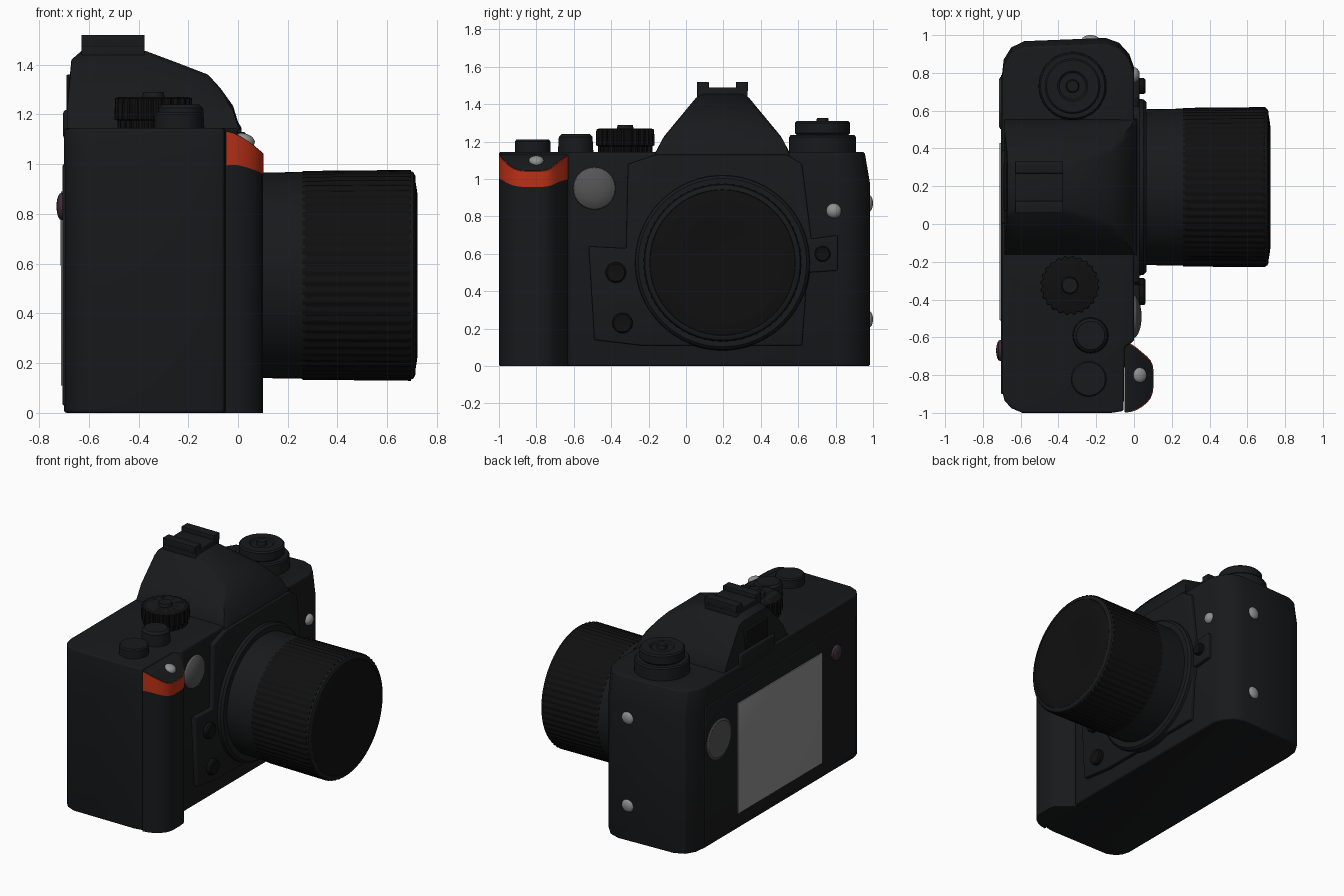
import bpy, bmesh, math
from mathutils import Vector

if "Cube" in bpy.data.objects:
    bpy.data.objects.remove(bpy.data.objects["Cube"])


def material(name, rgb):
    m = bpy.data.materials.new(name)
    m.diffuse_color = (*rgb, 1)
    m.use_nodes = True
    m.node_tree.nodes["Principled BSDF"].inputs["Base Color"].default_value = m.diffuse_color
    return m


BLACK = material("black_shell", (0.009, 0.010, 0.011))
DARK = material("dark_rubber", (0.005, 0.005, 0.005))
ORANGE = material("orange_band", (0.50, 0.03, 0.008))
GREY = material("grey_metal", (0.09, 0.09, 0.09))
SILVER = material("silver", (0.28, 0.28, 0.28))
PURPLE = material("purple_button", (0.05, 0.025, 0.04))


def finish(name, bm, mat, bevel=0.0, angle=30):
    bmesh.ops.recalc_face_normals(bm, faces=bm.faces)
    if bevel:
        sharp = [e for e in bm.edges if e.calc_face_angle(0) > math.radians(50)]
        bmesh.ops.bevel(bm, geom=sharp, offset=bevel, segments=3, profile=0.5,
                        affect='EDGES', clamp_overlap=True)
    me = bpy.data.meshes.new(name)
    bm.to_mesh(me)
    bm.free()
    ob = bpy.data.objects.new(name, me)
    bpy.context.collection.objects.link(ob)
    me.materials.append(mat)
    bpy.ops.object.select_all(action='DESELECT')
    ob.select_set(True)
    bpy.context.view_layer.objects.active = ob
    bpy.ops.object.shade_smooth_by_angle(angle=math.radians(angle))
    return ob


def loft(name, sections, mat=BLACK, bevel=0.0, angle=30):
    """Closed skin through sections with equal point counts."""
    bm = bmesh.new()
    rings = [[bm.verts.new(p) for p in s] for s in sections]
    n = len(rings[0])
    for a, b in zip(rings, rings[1:]):
        for i in range(n):
            j = (i + 1) % n
            bm.faces.new((a[i], a[j], b[j], b[i]))
    bm.faces.new(rings[0])
    bm.faces.new(rings[-1])
    return finish(name, bm, mat, bevel, angle)


def box(name, x, y, z, mat=BLACK, bevel=0.006):
    return loft(name, [[(x[0], y[0], h), (x[1], y[0], h), (x[1], y[1], h), (x[0], y[1], h)]
                       for h in z], mat, bevel)


def lathe(name, profile, origin, axis=(0, 0, 1), mat=BLACK, segs=48, knurl=0.0):
    """Turned part from (height, radius) rings; knurl makes grip ridges."""
    bm = bmesh.new()
    rings = []
    for h, r in profile:
        ring = []
        for i in range(segs):
            a = 2 * math.pi * i / segs
            q = r * (1 - knurl if i % 4 < 2 else 1)
            ring.append(bm.verts.new((q * math.cos(a), q * math.sin(a), h)))
        rings.append(ring)
    for a, b in zip(rings, rings[1:]):
        for i in range(segs):
            j = (i + 1) % segs
            bm.faces.new((a[i], a[j], b[j], b[i]))
    bm.faces.new(rings[0])
    bm.faces.new(rings[-1])
    rot = Vector((0, 0, 1)).rotation_difference(Vector(axis)).to_matrix()
    bmesh.ops.rotate(bm, verts=bm.verts, cent=(0, 0, 0), matrix=rot)
    bmesh.ops.translate(bm, verts=bm.verts, vec=origin)
    return finish(name, bm, mat)


def dome(name, origin, axis, r, h, mat):
    prof = [(-0.04, r), (0, r)]
    prof += [(h * math.sin(t), r * math.cos(t)) for t in (0.35, 0.7, 1.05, 1.35, 1.5)]
    return lathe(name, prof, origin, axis, mat, 32)


# Main body: plan outline lifted upward, end wall leaning in near the top
plan = [(-0.59, -1), (-0.65, -0.975), (-0.685, -0.935), (-0.70, -0.88), (-0.70, 0.78),
        (-0.69, 0.87), (-0.65, 0.935), (-0.58, 0.968), (-0.15, 0.985), (-0.08, 0.96),
        (-0.025, 0.90), (0, 0.83), (0, -0.62), (-0.05, -0.65), (-0.055, -0.99), (-0.12, -1)]
loft("camera_body", [[(x, y - (lean if y > 0.7 else 0), z) for x, y in plan]
                     for z, lean in ((0, 0), (0.97, 0), (1.145, 0.03))], bevel=0.012)
box("back_panel", (-0.705, -0.6), (-0.9, 0.79), (0.03, 1.0))


# Hand grip with a top that slopes forward, and its orange band
def grip_top(x):
    return 1.135 - 0.09 * ((x + 0.05) / 0.15) ** 1.5


grip_plan = [(-0.05, -0.996, -0.62), (-0.02, -0.992, -0.637), (0.01, -0.982, -0.657),
             (0.04, -0.965, -0.682), (0.065, -0.945, -0.703), (0.085, -0.92, -0.725),
             (0.096, -0.89, -0.75), (0.10, -0.86, -0.78)]
loft("hand_grip", [[(x, a, 0), (x, b, 0), (x, b, grip_top(x)), (x, a, grip_top(x))]
                   for x, a, b in grip_plan])
loft("grip_band", [[(x + 0.003, a - 0.003, grip_top(x) - 0.14 + 0.35 * (x + 0.05)),
                    (x + 0.003, b + 0.003, grip_top(x) - 0.14 + 0.35 * (x + 0.05)),
                    (x + 0.003, b + 0.003, grip_top(x) - 0.004),
                    (x + 0.003, a - 0.003, grip_top(x) - 0.004)]
                   for x, a, b in grip_plan], ORANGE)
dome("shutter_button", (0.03, -0.80, 1.10), (0.4, 0, 1), 0.04, 0.022, SILVER)

# Viewfinder hump: trapezoid sections along x, clipped by the side profile
YC = 0.195


def hump_section(x, top):
    mid = 1.13 + (top - 1.13) * 0.3
    def half(z):
        return 0.36 - 0.15 * max(z - 1.13, 0) / 0.31 - 0.07 * max(z - 1.235, 0) / 0.215
    pts = [(half(1.13), 1.05), (half(1.13), 1.14), (half(mid), mid),
           (half(top) + 0.01, top - 0.02), (half(top) - 0.03, top)]
    return [(x, YC + w, z) for w, z in pts] + [(x, YC - w, z) for w, z in reversed(pts)]


loft("viewfinder_hump", [hump_section(x, t) for x, t in (
    (-0.685, 1.26), (-0.67, 1.42), (-0.63, 1.455), (-0.37, 1.455), (-0.25, 1.41), (-0.12, 1.36),
    (-0.07, 1.305), (-0.02, 1.235), (0.0, 1.17), (0.015, 1.145))], angle=40)
box("eyepiece", (-0.703, -0.6), (0.0, 0.39), (1.10, 1.22), bevel=0.015)
box("eyepiece_window", (-0.69, -0.6), (0.07, 0.32), (1.22, 1.36), DARK)

# Accessory shoe with two rails
box("shoe_base", (-0.63, -0.375), (0.06, 0.33), (1.42, 1.49))
for side in (-1, 1):
    y = YC + side * 0.105
    box("shoe_rail", (-0.63, -0.375), (y - 0.032, y + 0.032), (1.47, 1.52), bevel=0.004)

# Raised front panel behind the lens
panel = [(-0.31, 1.08), (-0.32, 0.63), (-0.52, 0.64), (-0.49, 0.14), (-0.24, 0.11), (0.62, 0.11),
         (0.65, 0.50), (0.81, 0.51), (0.81, 0.70), (0.67, 0.68), (0.62, 1.08), (0.54, 1.13), (-0.16, 1.13)]
loft("front_panel", [[(x, y, z) for y, z in panel] for x in (-0.05, 0.03)], bevel=0.008)

# Lens: mount, barrel, ribbed ring, front element
ZC = 0.553
LENS = (0, YC, ZC)
OUT = (1, 0, 0)
lathe("lens_mount", [(0, 0.47), (0.05, 0.465), (0.065, 0.45), (0.065, 0.40)], LENS, OUT, BLACK, 96)
lathe("lens_barrel", [(0.04, 0.412), (0.27, 0.416), (0.27, 0.38)], LENS, OUT, BLACK, 96)
lathe("focus_ring", [(0.26, 0.40), (0.26, 0.42), (0.695, 0.424), (0.695, 0.38)], LENS, OUT,
      DARK, 256, 0.012)
lathe("lens_rim", [(0.68, 0.40), (0.69, 0.421), (0.705, 0.415), (0.713, 0.40), (0.713, 0.39),
                   (0.69, 0.385)], LENS, OUT, BLACK, 96)
lathe("front_glass", [(0.68, 0.39), (0.712, 0.388), (0.72, 0.34), (0.722, 0.32), (0.71, 0.2),
                      (0.705, 0.02)], LENS, OUT, DARK, 96)

# Front controls
for name, y, z, r in (("upper_front_button", -0.375, 0.50, 0.055),
                      ("lower_front_button", -0.34, 0.23, 0.055),
                      ("lens_release", 0.73, 0.60, 0.042)):
    lathe(name, [(-0.02, r), (0.022, r), (0.03, r * 0.85), (0.026, r * 0.4)], (0.03, y, z), OUT, DARK, 32)
dome("focus_lamp", (-0.005, -0.49, 0.95), OUT, 0.116, 0.045, GREY)
dome("front_stud", (0.0, 0.79, 0.83), OUT, 0.04, 0.03, SILVER)
for z in (0.87, 0.25):
    dome("side_stud", (-0.23, 0.978, z), (0, 1, 0), 0.045, 0.022, SILVER)

# Top dials
lathe("mode_dial", [(0, 0.145), (0.03, 0.145), (0.035, 0.157), (0.12, 0.155), (0.125, 0.14)],
      (-0.34, -0.325, 1.145), segs=96, knurl=0.06, mat=DARK)
lathe("mode_dial_cap", [(0.1, 0.13), (0.13, 0.125), (0.13, 0.045), (0.15, 0.04), (0.15, 0.02)],
      (-0.34, -0.325, 1.14))
lathe("small_dial", [(0, 0.095), (0.085, 0.09), (0.10, 0.075), (0.10, 0.03)], (-0.23, -0.59, 1.14))
lathe("exposure_dial", [(0, 0.095), (0.06, 0.095), (0.07, 0.088)], (-0.24, -0.82, 1.14))
lathe("left_dial_base", [(0, 0.18), (0.08, 0.178), (0.09, 0.17)], (-0.325, 0.73, 1.145))
lathe("left_dial", [(0.08, 0.13), (0.1, 0.147), (0.155, 0.147), (0.165, 0.138), (0.165, 0.08),
                    (0.155, 0.07), (0.155, 0.035), (0.182, 0.03), (0.182, 0.015)],
      (-0.325, 0.73, 1.145))

# Back: screen, round pad, record button
box("screen", (-0.712, -0.65), (-0.51, 0.43), (0.11, 0.89), SILVER, 0.003)
lathe("control_pad", [(-0.03, 0.14), (0.008, 0.138), (0.014, 0.125), (0.010, 0.105), (0.012, 0.02)],
      (-0.70, 0.64, 0.72), (-1, 0, 0), GREY)
dome("record_button", (-0.71, -0.67, 0.83), (-1, 0, 0), 0.055, 0.02, PURPLE)
